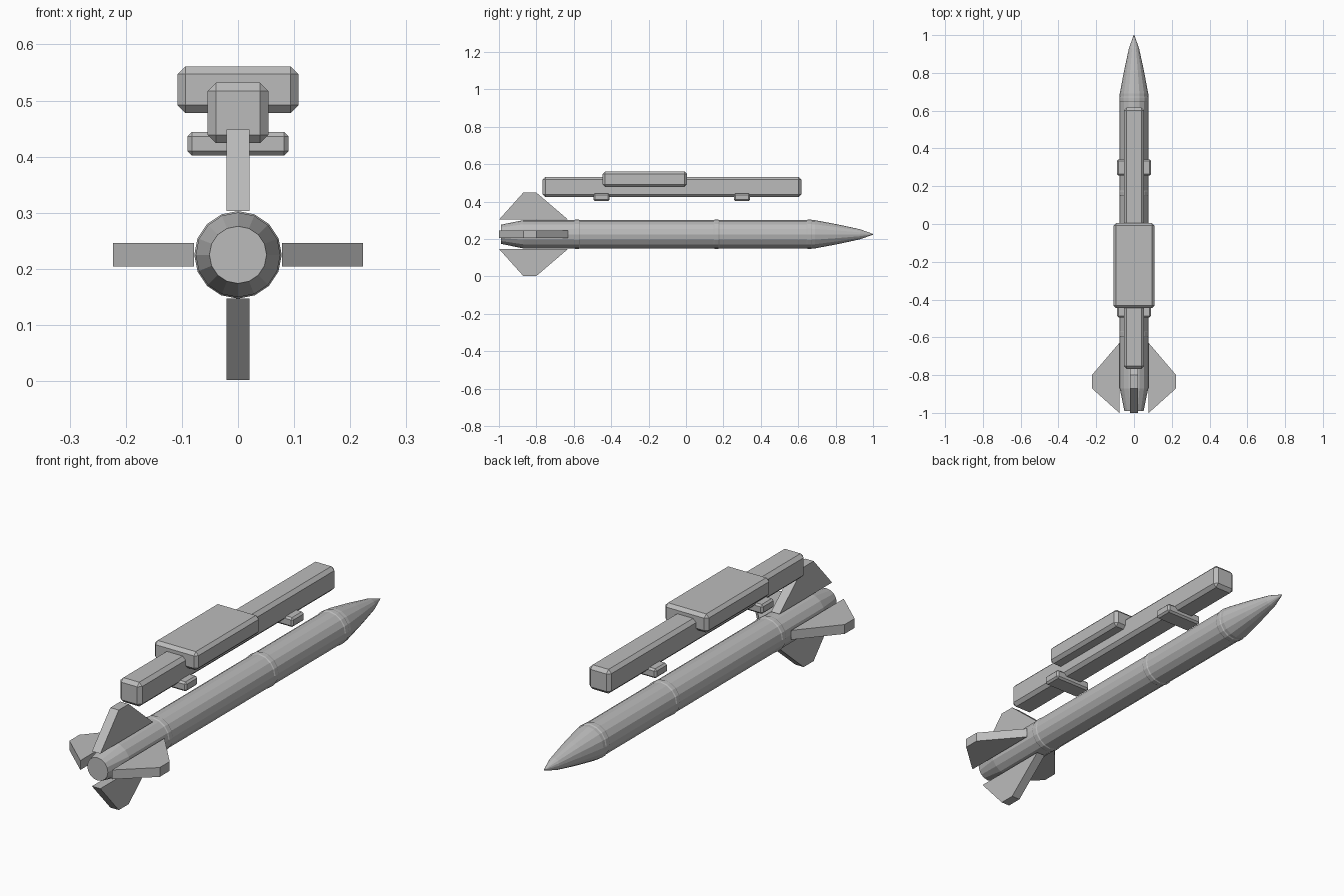
import bpy, bmesh, math
from mathutils import Vector

if "Cube" in bpy.data.objects:
    bpy.data.objects.remove(bpy.data.objects["Cube"])

AXIS_Z = 0.225   # height of the missile axis
SIDES = 16

grey = bpy.data.materials.new("light grey")
grey.diffuse_color = (0.5, 0.5, 0.5, 1)
grey.use_nodes = True
grey.node_tree.nodes["Principled BSDF"].inputs["Base Color"].default_value = grey.diffuse_color


def finish(name, bm):
    bmesh.ops.recalc_face_normals(bm, faces=bm.faces)
    mesh = bpy.data.meshes.new(name)
    bm.to_mesh(mesh)
    bm.free()
    mesh.materials.append(grey)
    obj = bpy.data.objects.new(name, mesh)
    bpy.context.collection.objects.link(obj)
    return obj


def lathe(name, profile):
    """Faceted solid of revolution along y from (y, radius) points."""
    bm = bmesh.new()
    rings = []
    for y, r in profile:
        angles = [2 * math.pi * i / SIDES for i in range(SIDES)]
        rings.append([bm.verts.new((r * math.sin(a), y, AXIS_Z + r * math.cos(a)))
                      for a in angles])
    for a, b in zip(rings, rings[1:]):
        for i in range(SIDES):
            j = (i + 1) % SIDES
            bm.faces.new((a[i], a[j], b[j], b[i]))
    bm.faces.new(rings[0])
    bm.faces.new(rings[-1])
    return finish(name, bm)


def chamfered_box(name, low, high, chamfer):
    bm = bmesh.new()
    bmesh.ops.create_cube(bm, size=1)
    low, high = Vector(low), Vector(high)
    for v in bm.verts:
        v.co = (low + high) / 2 + v.co * (high - low)
    bmesh.ops.bevel(bm, geom=bm.edges[:], offset=chamfer, segments=1,
                    affect='EDGES')
    return finish(name, bm)


def fin(name, angle):
    """Tail fin plate, turned about the missile axis."""
    outline = [(-0.63, 0.078), (-0.80, 0.223), (-0.87, 0.223), (-1.0, 0.078)]
    half = 0.0208
    c, s = math.cos(angle), math.sin(angle)
    bm = bmesh.new()
    sides = [[bm.verts.new((r * s + t * c, y, AXIS_Z + r * c - t * s))
              for y, r in outline] for t in (-half, half)]
    bm.faces.new(sides[0])
    bm.faces.new(sides[1])
    for i in range(4):
        j = (i + 1) % 4
        bm.faces.new((sides[0][i], sides[0][j], sides[1][j], sides[1][i]))
    return finish(name, bm)


# Missile body with tapered tail, and pointed nose
lathe("body", [(-0.99, 0.051), (-0.87, 0.0755), (0.69, 0.0755)])
lathe("nose", [(0.69, 0.0755), (0.81, 0.053), (0.93, 0.027), (1.0, 0.002)])

# Thin joint bands
for i, y in enumerate((-0.583, 0.163, 0.66)):
    lathe(f"band_{i + 1}", [(y - 0.015, 0.0755), (y - 0.010, 0.078),
                            (y + 0.010, 0.078), (y + 0.015, 0.0755)])

# Four tail fins
for i in range(4):
    fin(f"tail_fin_{i + 1}", i * math.pi / 2)

# Launch rail, upper housing and cross lugs
chamfered_box("launch_rail", (-0.054, -0.767, 0.424), (0.054, 0.617, 0.532), 0.015)
chamfered_box("upper_housing", (-0.108, -0.446, 0.478), (0.108, 0.006, 0.561), 0.014)
for i, y in enumerate((-0.452, 0.299)):
    chamfered_box(f"cross_lug_{i + 1}", (-0.09, y - 0.043, 0.402),
                  (0.09, y + 0.043, 0.444), 0.008)
